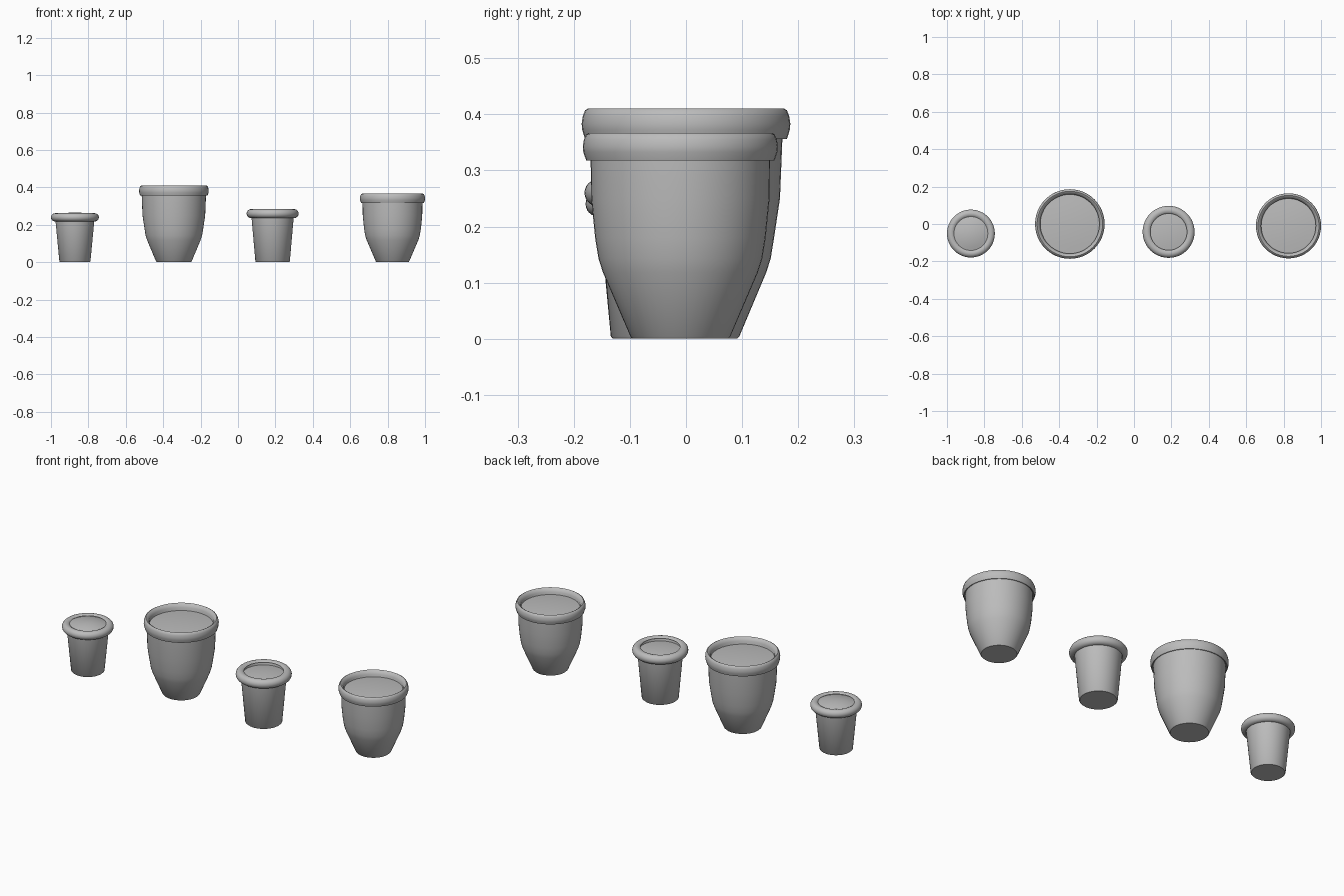
import bpy, bmesh, math

if "Cube" in bpy.data.objects:
    bpy.data.objects.remove(bpy.data.objects["Cube"])

SEGMENTS = 48

clay = bpy.data.materials.new("grey clay")
clay.diffuse_color = (0.5, 0.5, 0.5, 1)
clay.use_nodes = True
clay.node_tree.nodes["Principled BSDF"].inputs["Base Color"].default_value = clay.diffuse_color


def lathe(name, profile, x, y):
    """Spin a (radius, height) profile about the vertical axis."""
    bm = bmesh.new()
    rings = []
    for r, z in profile:
        if r == 0:
            rings.append([bm.verts.new((0, 0, z))])
        else:
            rings.append([bm.verts.new((r * math.cos(2 * math.pi * i / SEGMENTS),
                                        r * math.sin(2 * math.pi * i / SEGMENTS), z))
                          for i in range(SEGMENTS)])
    for low, high in zip(rings, rings[1:]):
        for i in range(SEGMENTS):
            j = (i + 1) % SEGMENTS
            if len(low) == 1:
                bm.faces.new((low[0], high[j], high[i]))
            elif len(high) == 1:
                bm.faces.new((low[i], low[j], high[0]))
            else:
                bm.faces.new((low[i], low[j], high[j], high[i]))
    mesh = bpy.data.meshes.new(name)
    bm.to_mesh(mesh)
    bm.free()
    obj = bpy.data.objects.new(name, mesh)
    obj.location = (x, y, 0)
    mesh.materials.append(clay)
    bpy.context.collection.objects.link(obj)
    bpy.ops.object.select_all(action='DESELECT')
    bpy.context.view_layer.objects.active = obj
    obj.select_set(True)
    bpy.ops.object.shade_smooth_by_angle(angle=math.radians(40))
    return obj


def soil(name, r, edge, dome, x, y):
    """Gently domed fill."""
    points = [(r * t, edge + dome * (1 - t * t)) for t in (1, 0.75, 0.5, 0.25)]
    lathe(name, points + [(0, edge + dome)], x, y)


def small_pot(name, x, y, base, neck, outer, low, top, drop, dome):
    """Straight tapered pot with a round rolled rim."""
    half = (top - low) / 2
    mid = low + half
    body = [(0, 0), (base - 0.004, 0), (base, 0.004), (neck, low + 0.006)]
    rim = [(outer - half + half * math.cos(math.radians(a)),
            mid + half * math.sin(math.radians(a))) for a in range(-90, 136, 15)]
    inner = outer - 2 * half + 0.014
    rim += [(inner + 0.003, mid + 0.012), (inner, mid), (inner, low)]
    lathe(name + "_pot", body + rim, x, y)
    soil(name + "_soil", inner, top - drop, dome, x, y)


def large_pot(name, x, y, base, waist, neck, outer, low, top, drop, dome):
    """Pot with a narrow foot, a curved waist and a collar rim."""
    body = [(0, 0), (base - 0.004, 0), (base, 0.004),
            (waist - 0.008, 0.118), (waist, 0.143), (waist + 0.006, 0.18),
            ((waist + neck) / 2 + 0.006, 0.25), (neck, low + 0.005)]
    inner = outer - 0.028
    h = top - low
    rim = [(neck + 0.004, low), (outer - 0.006, low), (outer - 0.001, low + 0.3 * h),
           (outer, low + 0.5 * h), (outer - 0.002, low + 0.75 * h),
           (outer - 0.006, top - 0.003), (outer - 0.011, top),
           (outer - 0.018, top - 0.004), (inner, top - 0.018), (inner, low - 0.01)]
    lathe(name + "_pot", body + rim, x, y)
    soil(name + "_soil", inner, top - drop, dome, x, y)


small_pot("first", -0.872, -0.051, 0.083, 0.104, 0.128, 0.218, 0.262, 0.012, 0.017)
large_pot("second", -0.343, 0.0, 0.095, 0.151, 0.172, 0.186, 0.356, 0.41, 0.035, 0.008)
small_pot("third", 0.185, -0.042, 0.092, 0.113, 0.139, 0.236, 0.284, 0.024, 0.008)
large_pot("fourth", 0.826, -0.01, 0.089, 0.146, 0.16, 0.174, 0.318, 0.367, 0.032, 0.008)
